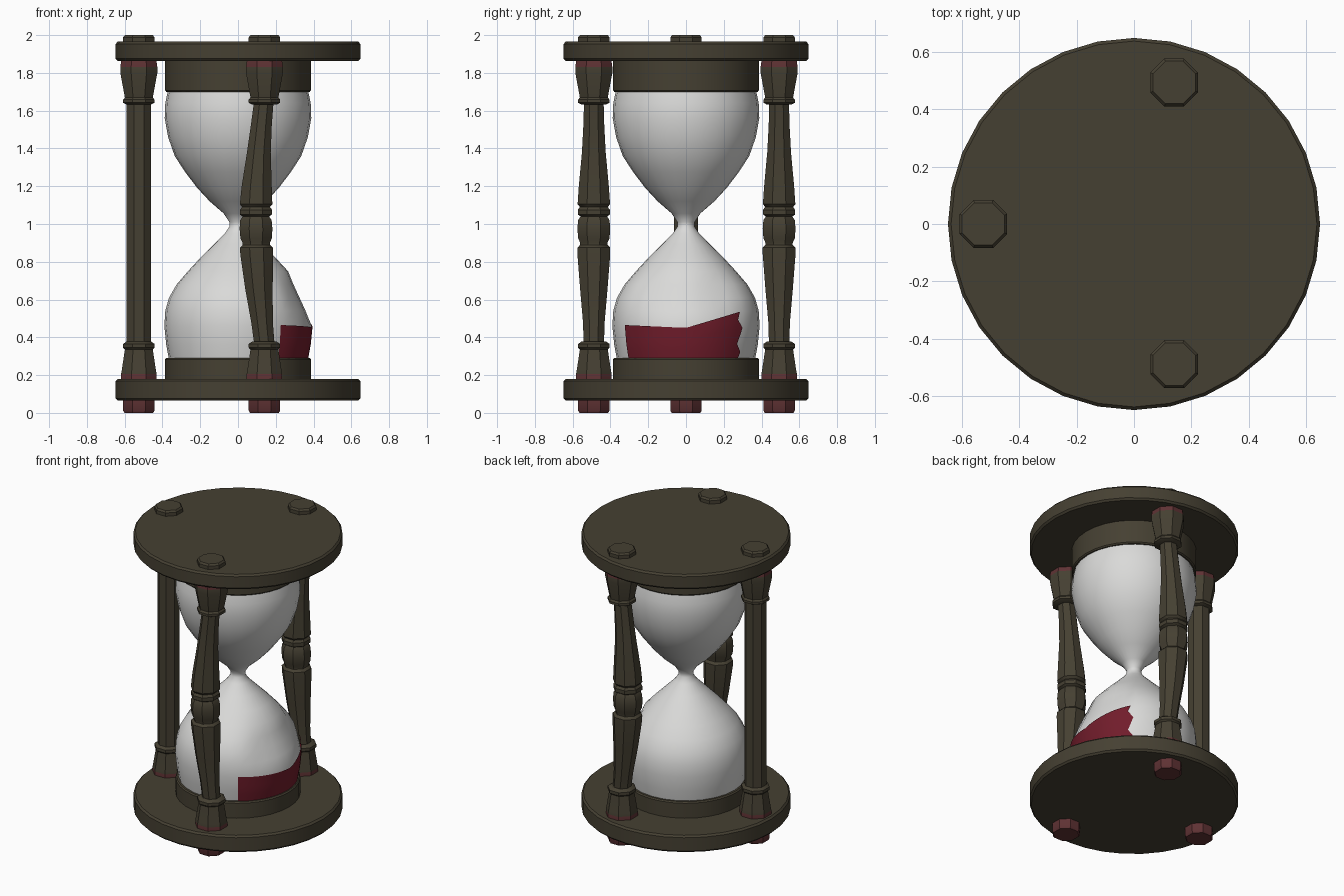
import bpy, bmesh, math
from mathutils import Vector

if "Cube" in bpy.data.objects:
    bpy.data.objects.remove(bpy.data.objects["Cube"])


def material(name, rgb):
    m = bpy.data.materials.new(name)
    m.diffuse_color = (*rgb, 1)
    m.use_nodes = True
    m.node_tree.nodes["Principled BSDF"].inputs["Base Color"].default_value = m.diffuse_color
    return m


WOOD = material("dark wood", (0.060, 0.051, 0.032))
RED_WOOD = material("reddish wood", (0.115, 0.032, 0.034))
GLASS = material("pale glass", (0.70, 0.70, 0.69))
SAND = material("red sand", (0.165, 0.012, 0.024))


def lathe(name, profile, sides, mats, centre=(0, 0), bow=None, turn=0.0,
          shape=None, rule=None, angle=35, caps=True):
    """Spin (radius, z) points; bow(z) shifts the axis in x, shape(r, z, a) alters the radius."""
    bm = bmesh.new()
    rings = []
    for r, z in profile:
        cx = centre[0] + (bow(z) if bow else 0)
        ring = []
        for i in range(sides):
            a = turn + 2 * math.pi * i / sides
            rr = shape(r, z, a) if shape else r
            ring.append(bm.verts.new((cx + rr * math.cos(a), centre[1] + rr * math.sin(a), z)))
        rings.append(ring)
    for lo, hi in zip(rings, rings[1:]):
        for i in range(sides):
            j = (i + 1) % sides
            bm.faces.new((lo[i], lo[j], hi[j], hi[i]))
    if caps:
        bm.faces.new(rings[0][::-1])
        bm.faces.new(rings[-1])
    bmesh.ops.recalc_face_normals(bm, faces=bm.faces)
    if rule:
        for f in bm.faces:
            f.material_index = rule(f.calc_center_median())
    return finish(name, bm, mats, angle)


def finish(name, bm, mats, angle):
    me = bpy.data.meshes.new(name)
    bm.to_mesh(me)
    bm.free()
    for m in mats:
        me.materials.append(m)
    ob = bpy.data.objects.new(name, me)
    bpy.context.collection.objects.link(ob)
    bpy.ops.object.select_all(action='DESELECT')
    ob.select_set(True)
    bpy.context.view_layer.objects.active = ob
    bpy.ops.object.shade_smooth_by_angle(angle=math.radians(angle))
    return ob


# Round end plates and the collars that hold the glass
for label, z0, z1 in (("bottom", 0.065, 0.18), ("top", 1.863, 1.965)):
    lathe(label + "_plate", [(0.637, z0), (0.648, z0 + 0.012), (0.648, z1 - 0.012), (0.637, z1)],
          32, [WOOD])
lathe("bottom_collar", [(0.387, 0.17), (0.387, 0.282), (0.38, 0.29)], 32, [WOOD])
lathe("top_collar", [(0.38, 1.70), (0.387, 1.708), (0.387, 1.87)], 32, [WOOD])

# Glass bulbs, with a flattened shoulder above the sand
GLASS_PROFILE = [(0.365, 0.28), (0.38, 0.36), (0.39, 0.46), (0.385, 0.54), (0.365, 0.61),
                 (0.325, 0.68), (0.265, 0.75), (0.20, 0.82), (0.13, 0.89), (0.07, 0.95),
                 (0.046, 0.985), (0.046, 1.01), (0.075, 1.055), (0.15, 1.12), (0.215, 1.19),
                 (0.28, 1.275), (0.335, 1.36), (0.37, 1.46), (0.388, 1.56), (0.385, 1.64),
                 (0.37, 1.71)]


def shoulder(r, z, a):
    if 0.47 < z < 0.74 and math.cos(a) > 0.6:
        flat = 0.39 - (z - 0.47) * 0.46
        return min(r, r + (flat - r) * min(1, (math.cos(a) - 0.6) / 0.3))
    return r


lathe("glass_bulbs", GLASS_PROFILE, 28, [GLASS], shape=shoulder, angle=60, caps=False)

# Sand showing through one side of the lower bulb, as a thin ragged-edged skin
bm = bmesh.new()
STEPS, ROWS = 22, 6
grid = []
for i in range(STEPS + 1):
    t = i / STEPS
    a0 = math.radians(-55 + t * 102)
    y = 0.39 * math.sin(a0)
    top = 0.465 + (-0.015 * (1 + y / 0.32) if y < 0 else -0.015 + 0.30 * y)
    col = []
    for k in range(ROWS + 1):
        z = 0.28 + (top - 0.28) * k / ROWS
        a = a0 + (0.05 * math.sin(k * 2.1) if i == STEPS else 0)
        for (r1, z1), (r2, z2) in zip(GLASS_PROFILE, GLASS_PROFILE[1:]):
            if z1 <= z <= z2:
                r = r1 + (r2 - r1) * (z - z1) / (z2 - z1)
                break
        r += 0.005
        col.append(bm.verts.new((r * math.cos(a), r * math.sin(a), z)))
    grid.append(col)
for c, d in zip(grid, grid[1:]):
    for k in range(ROWS):
        bm.faces.new((c[k], d[k], d[k + 1], c[k + 1]))
finish("sand", bm, [SAND], 60)

# Posts: feet, end blocks, shafts and top nubs
FOOT = [(0.082, 0.0), (0.09, 0.012), (0.09, 0.075)]
NUB = [(0.09, 1.95), (0.09, 1.988), (0.08, 2.0)]
LOW_BLOCK = [(0.102, 0.175), (0.102, 0.205), (0.098, 0.225), (0.08, 0.335),
             (0.09, 0.345), (0.09, 0.365), (0.07, 0.378)]
TOP_BLOCK = [(0.07, 1.632), (0.09, 1.642), (0.09, 1.658), (0.08, 1.67),
             (0.106, 1.80), (0.106, 1.832), (0.10, 1.87)]
TURNED = [(0.058, 0.36), (0.062, 0.48), (0.078, 0.65), (0.094, 0.84), (0.094, 0.875),
          (0.078, 0.89), (0.078, 0.90), (0.09, 0.925), (0.094, 0.975), (0.09, 1.02),
          (0.076, 1.04), (0.092, 1.05), (0.092, 1.075), (0.08, 1.09), (0.093, 1.105),
          (0.086, 1.20), (0.068, 1.38), (0.06, 1.52), (0.056, 1.65)]


def bow(z):
    # slight inward bend of the turned shafts, greatest at mid height
    return -0.045 * math.cos((z - 1.02) / 0.66 * math.pi / 2)


for name, x, y, turned in (("left_post", -0.525, 0, False), ("front_post", 0.14, -0.488, True),
                           ("back_post", 0.14, 0.493, True)):
    spin = math.pi / 8
    args = dict(centre=(x, y), turn=spin)
    lathe(name + "_foot", FOOT, 8, [RED_WOOD], **args)
    lathe(name + "_nub", NUB, 8, [WOOD], **args)
    both = [WOOD, RED_WOOD]
    lathe(name + "_lower_block", LOW_BLOCK, 8, both, rule=lambda c: int(c.z < 0.207), **args)
    lathe(name + "_upper_block", TOP_BLOCK, 8, both, rule=lambda c: int(c.z > 1.83), **args)
    if turned:
        lathe(name + "_shaft", TURNED, 8, [WOOD], bow=bow, **args)
    else:
        lathe(name + "_shaft", [(0.07, 0.36), (0.07, 1.65)], 8, [WOOD], **args)
